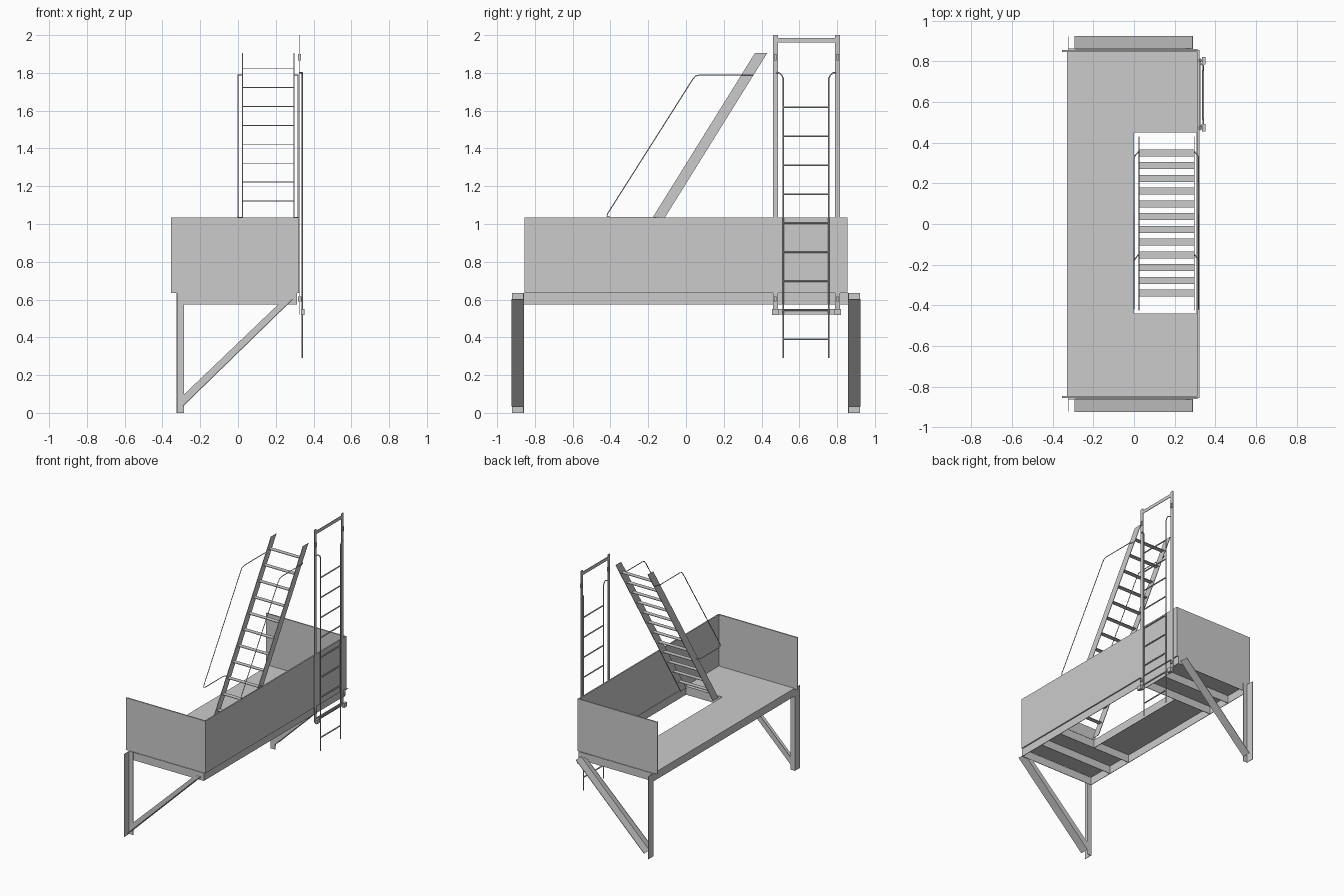
import bpy, bmesh
from mathutils import Vector

cube = bpy.data.objects.get("Cube")
if cube:
    bpy.data.objects.remove(cube, do_unlink=True)

grey = bpy.data.materials.new("light_grey_steel")
grey.use_nodes = True
grey.diffuse_color = (0.6, 0.6, 0.6, 1)
grey.node_tree.nodes["Principled BSDF"].inputs["Base Color"].default_value = (0.6, 0.6, 0.6, 1)


def finish(name, data):
    data.materials.append(grey)
    obj = bpy.data.objects.new(name, data)
    bpy.context.scene.collection.objects.link(obj)
    return obj


def prism(name, outline, offset):
    """Extrude a flat outline of 3D points by an offset."""
    bm = bmesh.new()
    face = bm.faces.new([bm.verts.new(p) for p in outline])
    out = bmesh.ops.extrude_face_region(bm, geom=[face])
    moved = [g for g in out["geom"] if isinstance(g, bmesh.types.BMVert)]
    bmesh.ops.translate(bm, verts=moved, vec=Vector(offset))
    bmesh.ops.recalc_face_normals(bm, faces=bm.faces)
    mesh = bpy.data.meshes.new(name)
    bm.to_mesh(mesh)
    bm.free()
    return finish(name, mesh)


def box(name, x, y, z):
    """Box from its three (low, high) ranges."""
    base = [(x[0], y[0], z[0]), (x[1], y[0], z[0]), (x[1], y[1], z[0]), (x[0], y[1], z[0])]
    return prism(name, base, (0, 0, z[1] - z[0]))


def rod(name, points, radius):
    """Thin round bar along a path."""
    curve = bpy.data.curves.new(name, "CURVE")
    curve.dimensions = "3D"
    curve.bevel_depth = radius
    curve.bevel_resolution = 1
    curve.use_fill_caps = True
    spline = curve.splines.new("POLY")
    spline.points.add(len(points) - 1)
    for pt, co in zip(spline.points, points):
        pt.co = (*co, 1)
    return finish(name, curve)


T = 0.004                       # sheet thickness
BEAM = (0.575, 0.635)           # beam heights
DECK = (0.635, 0.64)

# Deck around the stair opening
box("deck_wall_side", (-0.33, 0), (-0.85, 0.85), DECK)
box("deck_front", (0, 0.312), (-0.85, -0.44), DECK)
box("deck_back", (0, 0.312), (0.45, 0.85), DECK)

# Guard panels on three sides
box("side_panel", (0.312, 0.322), (-0.85, 0.85), (0.635, 1.035))
for s, end in ((-1, "front"), (1, "back")):
    box(end + "_panel", (-0.355, 0.322), sorted((s * 0.845, s * 0.855)), (0.635, 1.035))

# Edge and cross beams under the deck
for name, x in (("outer_beam", 0.308), ("inner_beam", -0.325)):
    box(name, (x, x + T), (-0.86, 0.86), BEAM)
box("opening_beam", (-T, 0), (-0.44, 0.45), BEAM)
for y in (-0.86, -0.65, -0.445, 0.45, 0.65, 0.856):
    box("cross_beam", (-0.325, 0.31), (y, y + T), BEAM)

# Angle-section legs and diagonal braces at both ends
for s, end in ((-1, "front"), (1, "back")):
    inner, outer = s * 0.858, s * 0.922
    box(end + "_leg_web", (-0.325, -0.287), sorted((inner, inner + s * T)), (0, 0.635))
    box(end + "_leg_flange", (-0.325, -0.325 + T), sorted((inner, outer)), (0, 0.635))
    web = [(-0.29, 0.035), (0.29, 0.6), (0.24, 0.6), (-0.32, 0.065)]
    prism(end + "_brace_web", [(x, inner, z) for x, z in web], (0, s * T, 0))
    flange = [(-0.29, 0.035), (0.29, 0.6), (0.287, 0.603), (-0.293, 0.038)]
    prism(end + "_brace_flange", [(x, inner, z) for x, z in flange], (0, s * 0.067, 0))

# Steep stair: two stringers and flat treads
for x in (0.022, 0.294):
    side = [(-0.425, 0.635), (-0.36, 0.635), (0.43, 1.905), (0.365, 1.905)]
    prism("stair_stringer", [(x, y, z) for y, z in side], (T, 0, 0))
for i in range(12):
    y, z = -0.34 + i * 0.0627, 0.72 + i * 0.1
    box("stair_tread", (0.026, 0.294), (y - 0.017, y + 0.017), (z, z + T))

# Stair handrails, joined back to the stringers at both ends
for x, inside in ((0.0, 0.022), (0.318, 0.298)):
    path = [(inside, -0.15, 1.035), (x, -0.18, 1.035), (x, -0.4, 1.035), (x, -0.418, 1.042),
            (x, -0.415, 1.055), (x, 0.035, 1.765), (x, 0.05, 1.783), (x, 0.075, 1.79),
            (x, 0.33, 1.79), (inside, 0.355, 1.79)]
    rod("stair_handrail", path, 0.003)

# Tall frame that guides the drop ladder
for y in (0.46, 0.79):
    box("frame_post", (0.322, 0.326), (y, y + 0.026), (0.52, 2.0))
    box("upper_clip", (0.318, 0.334), (y + 0.006, y + 0.02), (1.865, 1.9))
    box("lower_clip", (0.318, 0.336), (y + 0.006, y + 0.02), (0.59, 0.615))
    box("foot_bracket", (0.334, 0.352), (y - 0.005, y + 0.031), (0.518, 0.55))
box("frame_top_bar", (0.322, 0.326), (0.486, 0.79), (1.96, 1.985))
box("frame_bottom_bar", (0.322, 0.326), (0.486, 0.79), (0.522, 0.55))

# Drop ladder with bent upper ends
X = 0.34
for y, d in ((0.515, -1), (0.756, 1)):
    rod("ladder_rail", [(X, y, 0.29), (X, y, 1.77), (X, y + d * 0.008, 1.788),
                        (X, y + d * 0.022, 1.8), (X - 0.014, y + d * 0.036, 1.8)], 0.004)
for i in range(9):
    z = 0.39 + i * 0.1535
    rod("ladder_rung", [(X, 0.515, z), (X, 0.756, z)], 0.005)
